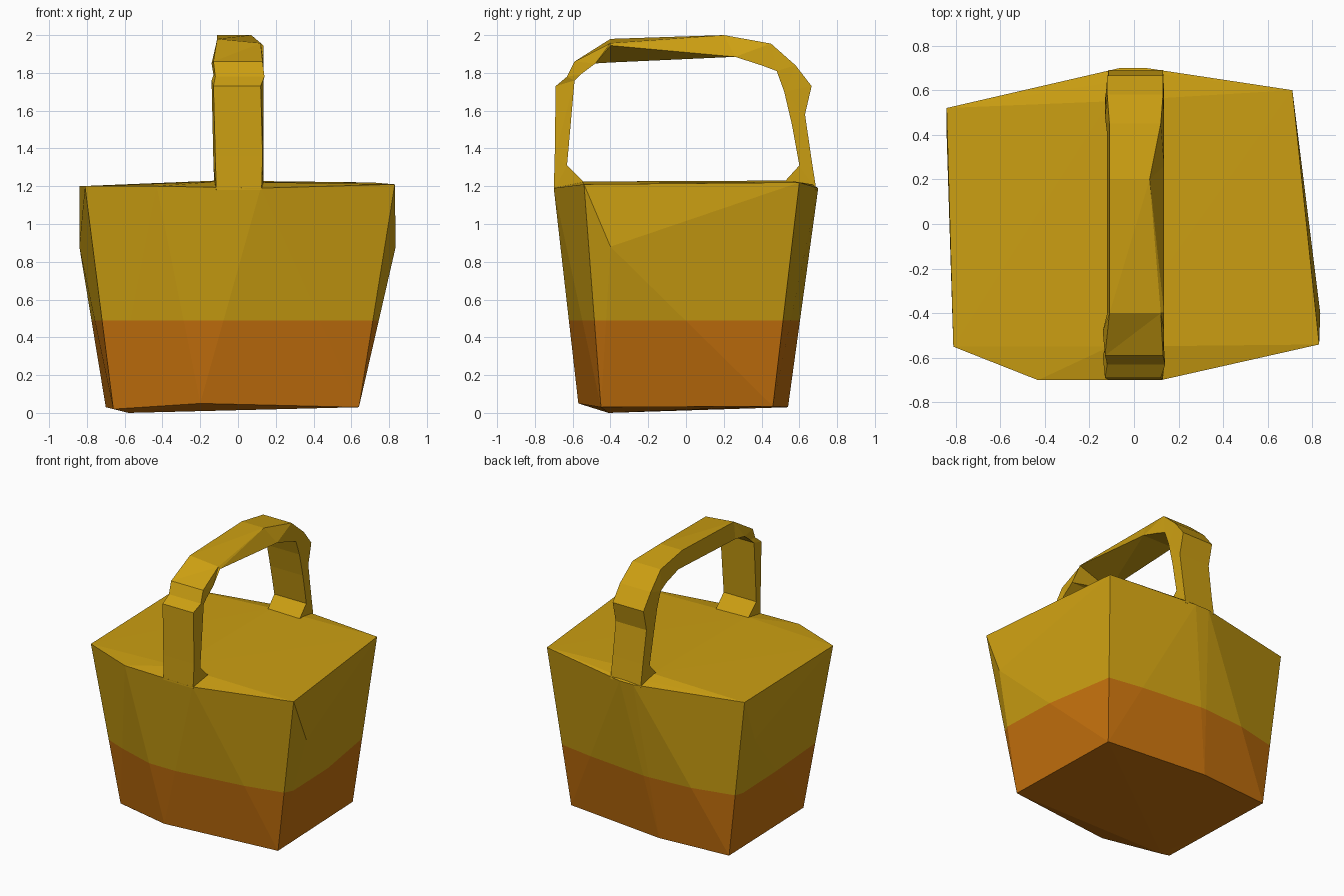
import bpy, bmesh

if "Cube" in bpy.data.objects:
    bpy.data.objects.remove(bpy.data.objects["Cube"])


def material(name, color):
    m = bpy.data.materials.new(name)
    m.diffuse_color = (*color, 1)
    m.use_nodes = True
    m.node_tree.nodes["Principled BSDF"].inputs["Base Color"].default_value = m.diffuse_color
    return m


gold = material("golden yellow", (0.60, 0.345, 0.006))
orange = material("burnt orange", (0.56, 0.165, 0.004))


def add_object(name, bm, mats):
    bmesh.ops.recalc_face_normals(bm, faces=bm.faces[:])
    me = bpy.data.meshes.new(name)
    bm.to_mesh(me)
    bm.free()
    for m in mats:
        me.materials.append(m)
    ob = bpy.data.objects.new(name, me)
    bpy.context.collection.objects.link(ob)
    return ob


# Basket body: irregular tapered block, wrapped around rim and base outlines
rim = [(-.81, -.55, 1.20), (-.43, -.70, 1.20), (.12, -.70, 1.19), (.83, -.54, 1.21),
       (.71, .60, 1.22), (.13, .67, 1.21), (.05, .70, 1.19), (-.06, .70, 1.19),
       (-.84, .52, 1.20), (-.11, -.55, 1.225), (-.11, .55, 1.23)]
bulges = [(.835, -.40, .88), (-.84, .40, .88)]
base = [(-.66, -.42, .02), (-.58, -.41, .00), (-.20, -.57, .05), (.64, -.45, .03),
        (.61, .46, .035), (-.16, .54, .03), (-.70, .50, .03)]

bm = bmesh.new()
for p in rim + bulges + base:
    bm.verts.new(p)
hull = bmesh.ops.convex_hull(bm, input=bm.verts[:])
loose = [v for v in bm.verts if not v.link_faces]
bmesh.ops.delete(bm, geom=loose, context='VERTS')

# Two-tone split by height
BAND = 0.49
bmesh.ops.bisect_plane(bm, geom=bm.verts[:] + bm.edges[:] + bm.faces[:],
                       plane_co=(0, 0, BAND), plane_no=(0, 0, 1))
for f in bm.faces:
    f.material_index = 1 if f.calc_center_median().z < BAND else 0
add_object("basket_body", bm, [gold, orange])

# Handle stations: outer y, outer z, inner y, inner z, left x, outer right x, inner right z lift
stations = [
    (-.70, 1.18, -.52, 1.20, -.115, .125, 0),
    (-.695, 1.36, -.63, 1.31, -.12, .13, 0),
    (-.69, 1.73, -.59, 1.76, -.13, .12, 0),
    (-.63, 1.78, -.56, 1.79, -.12, .14, 0),
    (-.59, 1.86, -.48, 1.85, -.13, .13, 0),
    (-.40, 1.98, -.40, 1.855, -.11, .12, .09),
    (.20, 2.00, .26, 1.885, -.11, .07, 0),
    (.45, 1.955, .40, 1.84, -.11, .12, 0),
    (.58, 1.84, .48, 1.81, -.12, .13, 0),
    (.665, 1.73, .52, 1.70, -.12, .13, 0),
    (.63, 1.58, .56, 1.53, -.12, .13, 0),
    (.665, 1.34, .60, 1.31, -.115, .13, 0),
    (.69, 1.18, .50, 1.20, -.115, .13, 0),
]

# Handle: four-sided loop lofted through the stations
bm = bmesh.new()
rings = []
for oy, oz, iy, iz, lx, rx, lift in stations:
    rings.append([bm.verts.new(p) for p in (
        (lx, oy, oz), (rx, oy, oz - lift * 0.25),
        (.135, iy, iz + lift), (lx - .01, iy, iz))])
for a, b in zip(rings, rings[1:]):
    for i in range(4):
        j = (i + 1) % 4
        bm.faces.new((a[i], a[j], b[j], b[i]))
bm.faces.new(rings[0])
bm.faces.new(rings[-1])
bmesh.ops.triangulate(bm, faces=bm.faces[:])
add_object("handle", bm, [gold])
